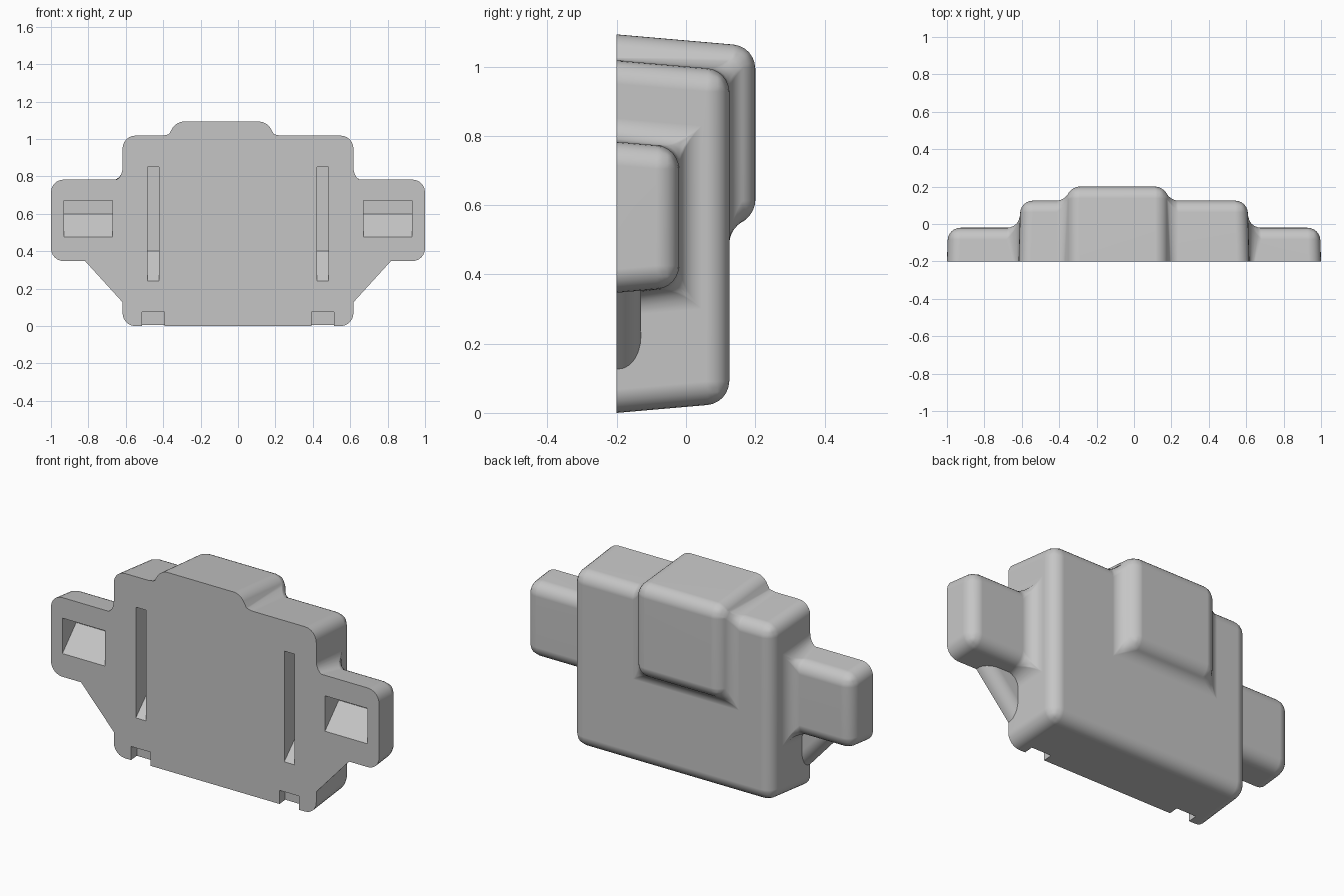
import bpy, bmesh, math
from mathutils import Vector

if "Cube" in bpy.data.objects:
    bpy.data.objects.remove(bpy.data.objects["Cube"])

FRONT = -0.2
DRAFT_X, DRAFT_Z = 0.03, 0.087
RADIUS = 0.068

grey = bpy.data.materials.new("light_grey_plastic")
grey.use_nodes = True
colour = (0.56, 0.56, 0.56, 1)
grey.diffuse_color = colour
grey.node_tree.nodes["Principled BSDF"].inputs["Base Color"].default_value = colour


def make_object(name, bm):
    bmesh.ops.recalc_face_normals(bm, faces=bm.faces)
    mesh = bpy.data.meshes.new(name)
    bm.to_mesh(mesh)
    bm.free()
    obj = bpy.data.objects.new(name, mesh)
    bpy.context.scene.collection.objects.link(obj)
    return obj


def hull(name, points):
    """Convex solid around a set of points."""
    bm = bmesh.new()
    for p in points:
        bm.verts.new(p)
    bmesh.ops.convex_hull(bm, input=bm.verts)
    bmesh.ops.dissolve_limit(bm, angle_limit=0.01, verts=bm.verts, edges=bm.edges)
    return make_object(name, bm)


def drafted_block(name, x0, x1, z0, z1, front, back):
    """Block that narrows towards the back; sizes hold at the front plane."""
    points = []
    for y in (front, back):
        dx, dz = DRAFT_X * (y - FRONT), DRAFT_Z * (y - FRONT)
        points += [(x, y, z) for x in (x0 + dx, x1 - dx) for z in (z0 + dz, z1 - dz)]
    return hull(name, points)


def apply_modifiers(obj):
    graph = bpy.context.evaluated_depsgraph_get()
    mesh = bpy.data.meshes.new_from_object(obj.evaluated_get(graph))
    obj.modifiers.clear()
    obj.data = mesh


def boolean(obj, tool, operation):
    tool.hide_render = True
    mod = obj.modifiers.new("boolean", "BOOLEAN")
    mod.operation, mod.solver, mod.object = operation, "EXACT", tool
    apply_modifiers(obj)
    bpy.data.objects.remove(tool)


def finish(obj):
    obj.data.materials.clear()
    obj.data.materials.append(grey)
    bpy.ops.object.select_all(action="DESELECT")
    obj.select_set(True)
    bpy.context.view_layer.objects.active = obj
    bpy.ops.object.shade_smooth_by_angle(angle=math.radians(30))
    mod = obj.modifiers.new("flat_face_normals", "WEIGHTED_NORMAL")
    mod.keep_sharp = True


# Main shell, extended past the front plane so it can be trimmed flush later
TOP, BACK, STEP = 1.018, 0.125, 0.075
housing = drafted_block("housing", -0.617, 0.617, 0, TOP, -0.3, BACK)

# Mounting ears
for side in (-1, 1):
    x0, x1 = sorted((side * 0.45, side * 1.0))
    boolean(housing, drafted_block("ear", x0, x1, 0.347, 0.783, -0.32, -0.02), "UNION")

# Raised pad with sloping sides, wrapped over the top and back
pad_points = []
for depth in (-0.1, STEP):
    run = 0.043 * depth / STEP
    back = BACK + depth
    for x in (-0.0885 - 0.285 + run, -0.0885 + 0.285 - run):
        for y in (-0.34, back):
            pad_points.append((x, y, TOP + depth - DRAFT_Z * (y - FRONT)))
        pad_points.append((x, back, 0.53 + run))
boolean(housing, hull("pad", pad_points), "UNION")

# One constant fillet radius on all edges behind the front
bm = bmesh.new()
bm.from_mesh(housing.data)
bmesh.ops.remove_doubles(bm, verts=bm.verts, dist=1e-4)
bmesh.ops.dissolve_limit(bm, angle_limit=0.01, verts=bm.verts, edges=bm.edges)
weight = bm.edges.layers.float.new("bevel_weight_edge")
for edge in bm.edges:
    if len(edge.link_faces) == 2 and max(v.co.y for v in edge.verts) > -0.25:
        edge[weight] = min(1, RADIUS * math.tan(edge.calc_face_angle() / 2) / 0.08)
bm.to_mesh(housing.data)
bm.free()
bevel = housing.modifiers.new("fillet", "BEVEL")
bevel.limit_method = "WEIGHT"
bevel.width = 0.08
bevel.segments = 6
bevel.use_clamp_overlap = False
apply_modifiers(housing)

# Trim the front flat and close it
bm = bmesh.new()
bm.from_mesh(housing.data)
bmesh.ops.bisect_plane(bm, geom=bm.verts[:] + bm.edges[:] + bm.faces[:], dist=1e-5,
                       plane_co=(0, FRONT, 0), plane_no=(0, 1, 0), clear_inner=True)
rim = [e for e in bm.edges if e.is_boundary]
bmesh.ops.edgeloop_fill(bm, edges=rim)
bmesh.ops.recalc_face_normals(bm, faces=bm.faces)
bm.to_mesh(housing.data)
bm.free()


# Ramped slots, ear pockets and bottom notches, on both sides
def cutter(x0, x1, z0, z1, ramp_top, depth):
    profile = [(FRONT - 0.05, z0), (FRONT, z0), (FRONT + depth, ramp_top),
               (FRONT + depth, z1), (FRONT - 0.05, z1)]
    return hull("cutter", [(x, y, z) for x in (x0, x1) for y, z in profile])


for side in (-1, 1):
    for near, far, *sizes in ((0.422, 0.483, 0.24, 0.85, 0.40, 0.16),
                              (0.67, 0.93, 0.475, 0.67, 0.60, 0.12),
                              (0.393, 0.512, -0.1, 0.075, -0.1, 0.05)):
        boolean(housing, cutter(side * near, side * far, *sizes), "DIFFERENCE")
finish(housing)

# Diagonal gussets under the ears, rounded along the outer back edge
for side, label in ((1, "left"), (-1, "right")):
    corners = [(0.58, 0.086), (0.838, 0.37), (0.58, 0.37)]
    gusset = hull("gusset_" + label,
                  [(side * x, y, z) for x, z in corners for y in (FRONT, -0.13)])
    bm = bmesh.new()
    bm.from_mesh(gusset.data)
    slanted = [e for e in bm.edges
               if all(v.co.y > -0.15 for v in e.verts)
               and abs(e.verts[0].co.x - e.verts[1].co.x) > 0.1
               and abs(e.verts[0].co.z - e.verts[1].co.z) > 0.1]
    bmesh.ops.bevel(bm, geom=slanted, offset=0.066, offset_type="OFFSET",
                    segments=6, profile=0.5, affect="EDGES")
    bm.to_mesh(gusset.data)
    bm.free()
    finish(gusset)
